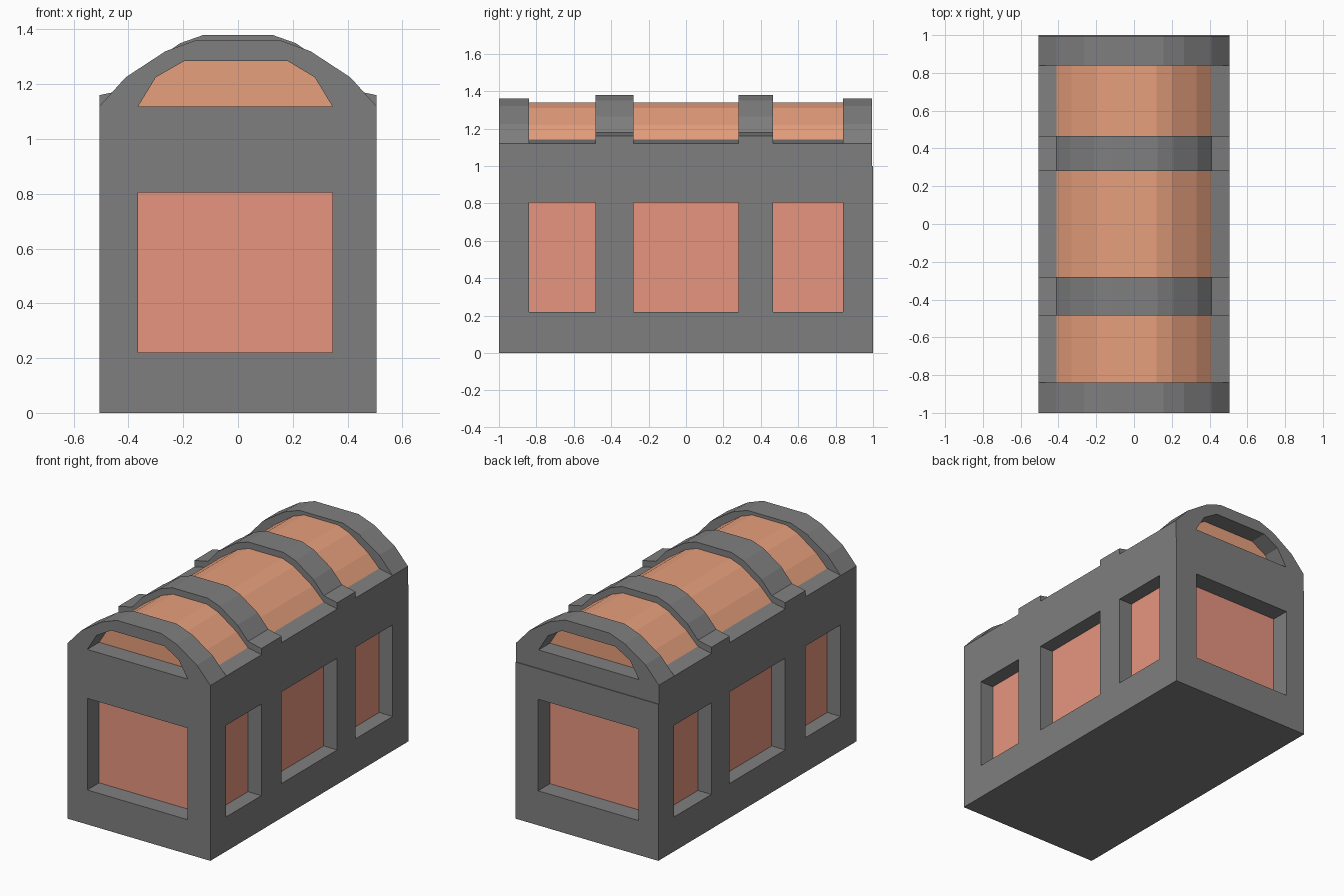
import bpy, bmesh

if "Cube" in bpy.data.objects:
    bpy.data.objects.remove(bpy.data.objects["Cube"])


def material(name, rgb):
    m = bpy.data.materials.new(name)
    m.diffuse_color = (*rgb, 1)
    m.use_nodes = True
    m.node_tree.nodes["Principled BSDF"].inputs["Base Color"].default_value = m.diffuse_color
    return m


panel_mat = material("panel_red", (0.80, 0.30, 0.215))
lid_mat = material("lid_orange", (0.80, 0.35, 0.205))
frame_mat = material("frame_dark_grey", (0.212, 0.212, 0.212))


def add_prism(bm, profile, y0, y1):
    """Extrude an (x, z) outline from y0 to y1."""
    f = bm.faces.new([bm.verts.new((x, y0, z)) for x, z in profile])
    r = bmesh.ops.extrude_face_region(bm, geom=[f])
    vs = [v for v in r["geom"] if isinstance(v, bmesh.types.BMVert)]
    bmesh.ops.translate(bm, verts=vs, vec=(0, y1 - y0, 0))


def rect(x0, x1, z0, z1):
    return [(x0, z0), (x1, z0), (x1, z1), (x0, z1)]


def prisms(name, items, mat=frame_mat):
    """One object from a list of (profile, y0, y1)."""
    bm = bmesh.new()
    for it in items:
        add_prism(bm, *it)
    bmesh.ops.recalc_face_normals(bm, faces=bm.faces)
    me = bpy.data.meshes.new(name)
    bm.to_mesh(me)
    bm.free()
    me.materials.append(mat)
    ob = bpy.data.objects.new(name, me)
    bpy.context.collection.objects.link(ob)
    return ob


def mirrored(half):
    """Close a right-hand outline by mirroring it across x = 0."""
    return half + [(-x, z) for x, z in reversed(half)]


def recess(ob, items, mat, is_floor):
    """Cut recesses and colour their floors."""
    cutter = prisms(ob.name + "_cutter", items)
    mod = ob.modifiers.new("recess", 'BOOLEAN')
    mod.operation, mod.solver, mod.object = 'DIFFERENCE', 'EXACT', cutter
    bpy.context.view_layer.objects.active = ob
    bpy.ops.object.modifier_apply(modifier=mod.name)
    bpy.data.objects.remove(cutter)
    me = ob.data
    me.materials.clear()
    me.materials.append(frame_mat)
    me.materials.append(mat)
    for p in me.polygons:
        p.material_index = 1 if is_floor(p.center, p.normal) else 0


W, L = 0.505, 1.0
IN_X, IN_Y = 0.41, 0.88
Z0, Z1 = 0.22, 0.805
END_X = (-0.365, 0.345)

# Body with three recessed panels per side and one per end
body = prisms("chest_body", [(rect(-W, W, 0, 1.0), -L, L)])
cuts = []
for y0, y1 in ((-0.84, -0.485), (-0.28, 0.28), (0.465, 0.84)):
    cuts += [(rect(IN_X, 0.6, Z0, Z1), y0, y1), (rect(-0.6, -IN_X, Z0, Z1), y0, y1)]
for s in (-1, 1):
    cuts.append((rect(*END_X, Z0, Z1), s * IN_Y, s * 1.1))
recess(body, cuts, panel_mat,
       lambda c, n: (abs(n.x) > 0.9 and abs(abs(c.x) - IN_X) < 0.01)
       or (abs(n.y) > 0.9 and abs(abs(c.y) - IN_Y) < 0.01))

# Lid rim with gently sloping ledges
prisms("lid_rim", [(mirrored([(W, 1.0), (W, 1.12), (0.41, 1.14)]), -0.84, 0.84)])

# Barrel lid panels between the bands
barrel = mirrored([(0.41, 1.14), (0.33, 1.22), (0.20, 1.31), (0.12, 1.34)])
prisms("lid_panels", [(barrel, -0.84, -0.485), (barrel, -0.28, 0.28),
                      (barrel, 0.465, 0.84)], lid_mat)

# Raised bands over the lid, with feet on the ledges
band = mirrored([(W, 1.12), (W, 1.16), (0.41, 1.18), (0.335, 1.265),
                 (0.21, 1.35), (0.125, 1.38)])
prisms("lid_bands", [(band, -0.485, -0.28), (band, 0.28, 0.465)])

# Arched lid ends with a recessed panel
arch = mirrored([(W, 1.0), (W, 1.12), (0.41, 1.225), (0.265, 1.32), (0.155, 1.36)])
opening = [(-0.365, 1.118), (0.345, 1.118), (0.28, 1.225), (0.18, 1.285),
           (-0.195, 1.285), (-0.30, 1.225)]
for name, s, outer in (("front_lid_end", -1, 1.0), ("back_lid_end", 1, 0.995)):
    end = prisms(name, [(arch, s * 0.84, s * outer)])
    recess(end, [(opening, s * IN_Y, s * 1.1)], lid_mat,
           lambda c, n: abs(n.y) > 0.9 and abs(abs(c.y) - IN_Y) < 0.01)
